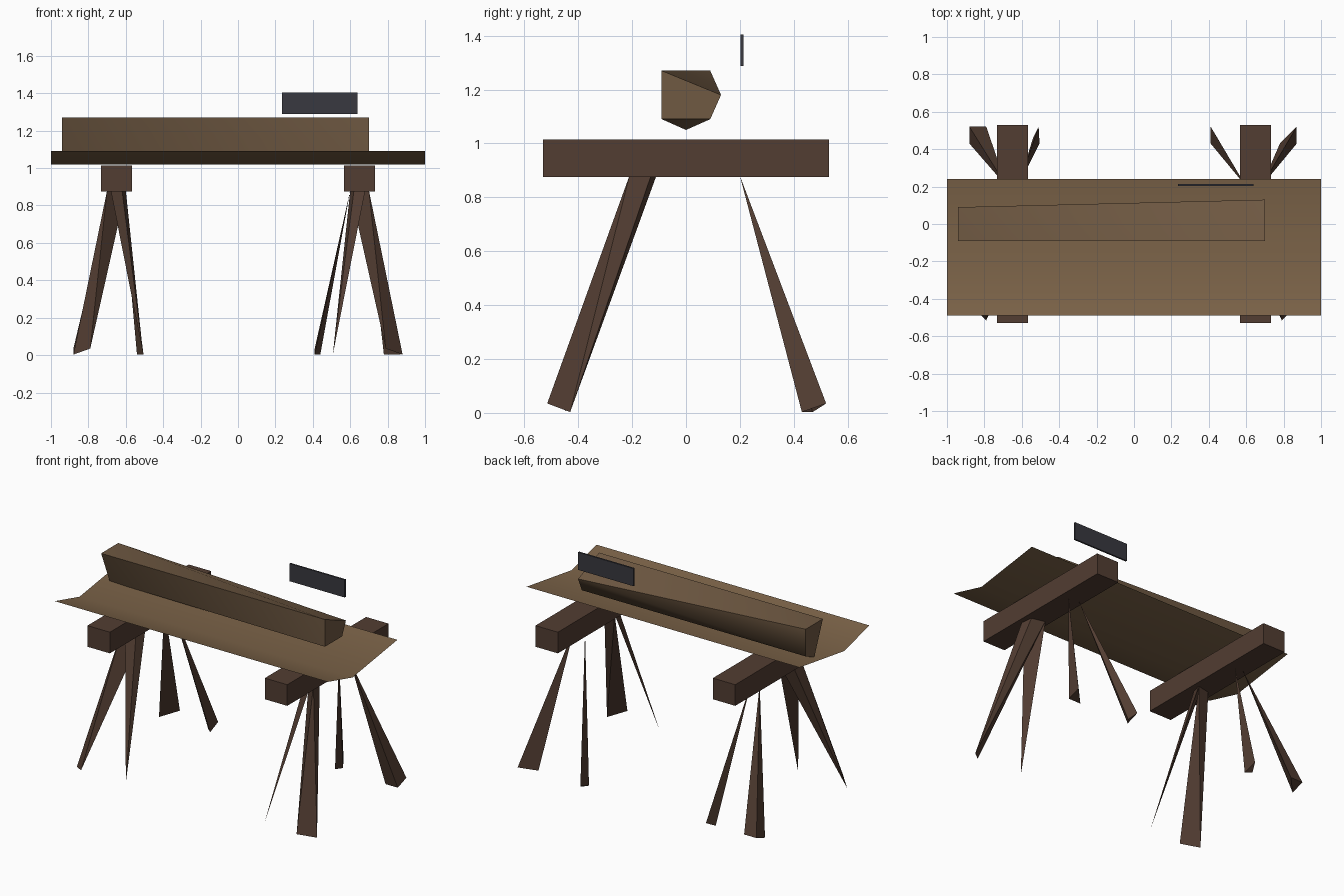
import bpy, bmesh, math

if "Cube" in bpy.data.objects:
    bpy.data.objects.remove(bpy.data.objects["Cube"])


def material(name, rgb):
    m = bpy.data.materials.new(name)
    m.diffuse_color = (*rgb, 1)
    m.use_nodes = True
    m.node_tree.nodes["Principled BSDF"].inputs["Base Color"].default_value = m.diffuse_color
    return m


DARK = material("dark_wood", (0.085, 0.047, 0.032))
LIGHT = material("light_wood", (0.20, 0.125, 0.065))
LOG = material("log_wood", (0.16, 0.10, 0.055))
STEEL = material("steel", (0.04, 0.04, 0.05))


def finish(name, bm, mat, smooth=False):
    mesh = bpy.data.meshes.new(name)
    bm.to_mesh(mesh)
    bm.free()
    mesh.materials.append(mat)
    ob = bpy.data.objects.new(name, mesh)
    bpy.context.collection.objects.link(ob)
    if smooth:
        bpy.ops.object.select_all(action='DESELECT')
        bpy.context.view_layer.objects.active = ob
        ob.select_set(True)
        bpy.ops.object.shade_smooth_by_angle(angle=math.radians(50))
    return ob


def hull(name, points, mat, smooth=False):
    bm = bmesh.new()
    for p in points:
        bm.verts.new(p)
    bmesh.ops.convex_hull(bm, input=bm.verts[:])
    bmesh.ops.recalc_face_normals(bm, faces=bm.faces[:])
    return finish(name, bm, mat, smooth)


def box(name, lo, hi, mat):
    return hull(name, [(x, y, z) for x in (lo[0], hi[0]) for y in (lo[1], hi[1])
                       for z in (lo[2], hi[2])], mat)


def leg(name, top, foot):
    # feet are cut square to the splayed leg, so the outer edge sits higher
    pts = [(x, y, 0.88) for x, y in top]
    pts += [(x, y, 0.035 if abs(y) > 0.47 else 0.003) for x, y in foot]
    hull(name, pts, DARK)


# Trough plank: an open, shallow V sheet running along x
bm = bmesh.new()
profile = [(-0.49, 1.09), (-0.23, 1.02), (0.24, 1.09)]
rows = [[bm.verts.new((x, y, z)) for y, z in profile] for x in (-1, 0, 1)]
for a, b in zip(rows, rows[1:]):
    for i in range(2):
        bm.faces.new((a[i], b[i], b[i + 1], a[i + 1]))
finish("trough_plank", bm, LIGHT, True)

# Coarse log lying in the trough
left_end = [(-0.09, 1.27), (0.09, 1.27), (0.09, 1.09), (0, 1.05)]
right_end = [(-0.09, 1.27), (0.13, 1.18), (0.09, 1.09), (-0.09, 1.09)]
hull("log", [(-0.94, y, z) for y, z in left_end] +
     [(0.70, y, z) for y, z in right_end], LOG, True)

# Thin blade
box("blade", (0.235, 0.203, 1.288), (0.64, 0.214, 1.405), STEEL)

# Trestle beams and front legs, mirrored
for side, s in (("left", -1), ("right", 1)):
    box(side + "_beam", (s * 0.65 - 0.082, -0.53, 0.875),
        (s * 0.65 + 0.082, 0.53, 1.015), DARK)
    top = [(s * 0.60, -0.11), (s * 0.70, -0.21)]
    leg(side + "_front_outer_leg", top + [(s * 0.69, -0.13)],
        [(s * 0.79, -0.515), (s * 0.88, -0.43)])
    leg(side + "_front_inner_leg", [(s * 0.60, -0.11), (s * 0.68, -0.21), (s * 0.62, -0.18)],
        [(s * 0.507, -0.45)])

# Back legs: pointed at the top, each foot differently cut
leg("left_back_outer_leg", [(-0.68, 0.2)], [(-0.88, 0.43), (-0.79, 0.52), (-0.88, 0.52)])
leg("right_back_outer_leg", [(0.68, 0.2)], [(0.87, 0.52), (0.78, 0.43), (0.87, 0.43)])
leg("left_back_inner_leg", [(-0.62, 0.2)], [(-0.51, 0.52), (-0.505, 0.43), (-0.54, 0.46)])
leg("right_back_inner_leg", [(0.60, 0.2)], [(0.41, 0.52), (0.41, 0.43), (0.44, 0.47)])
